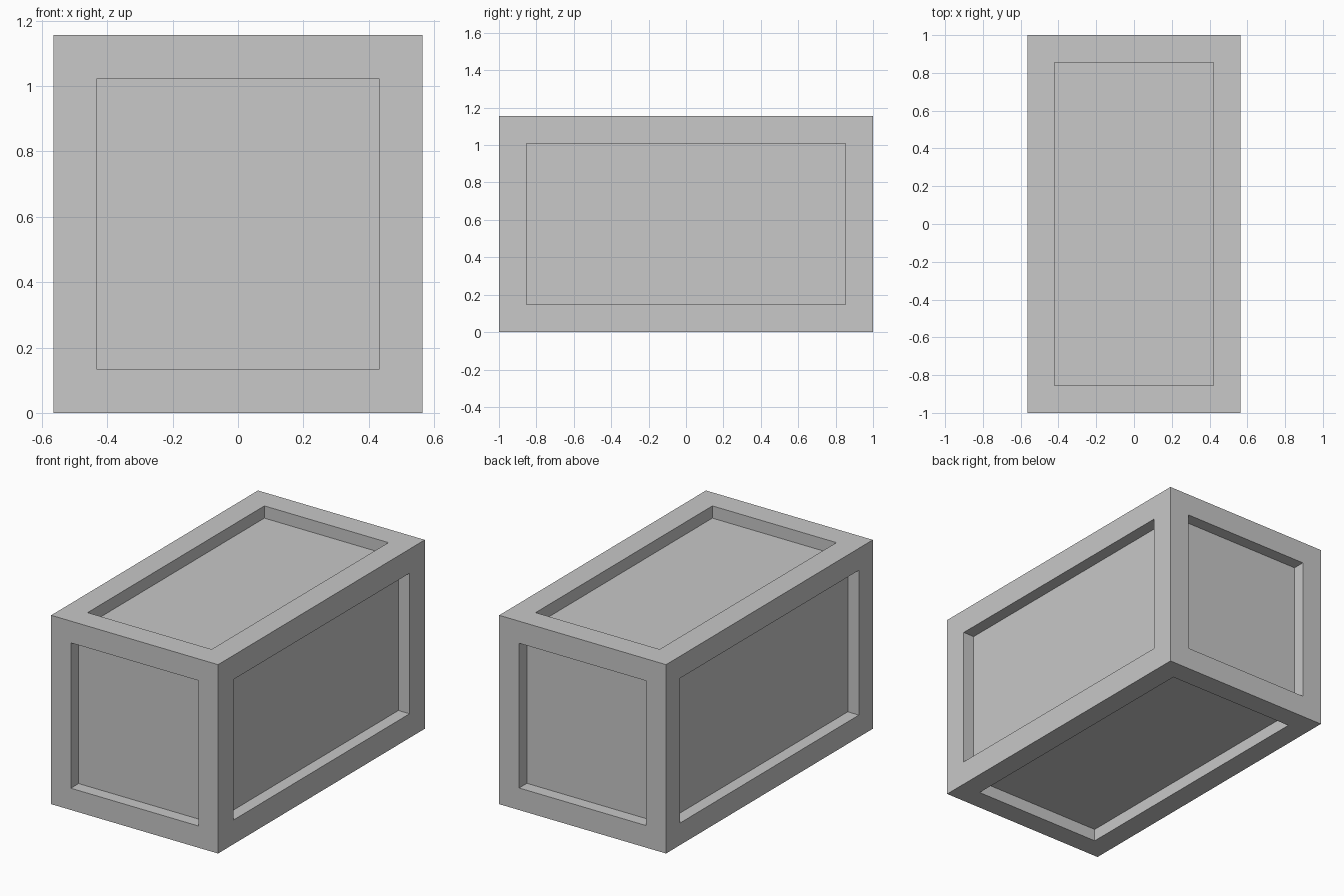
import bpy
import bmesh
from mathutils import Vector

cube = bpy.data.objects.get("Cube")
if cube:
    bpy.data.objects.remove(cube, do_unlink=True)

SIZE = Vector((1.13, 2.0, 1.156))
RECESS = 0.075

# Width of the rim around the sunken panel on each side
RIMS = {
    (0, -1, 0): 0.133,   # front
    (0, 1, 0): 0.135,    # back
    (1, 0, 0): 0.148,
    (-1, 0, 0): 0.135,
    (0, 0, 1): 0.145,    # top
    (0, 0, -1): 0.133,   # bottom
}

# One plain grey for the whole crate
grey = bpy.data.materials.new("plain grey")
grey.use_nodes = True
colour = (0.58, 0.58, 0.58, 1.0)
grey.diffuse_color = colour
grey.node_tree.nodes["Principled BSDF"].inputs["Base Color"].default_value = colour

# Solid box standing on the ground
bm = bmesh.new()
bmesh.ops.create_cube(bm, size=1.0)
bmesh.ops.scale(bm, vec=SIZE, verts=bm.verts)
bmesh.ops.translate(bm, vec=(0, 0, SIZE.z / 2), verts=bm.verts)
bm.normal_update()

# Sunken panel in every side: inset a rim, then push the middle straight in
for face in list(bm.faces):
    key = tuple(round(c) for c in face.normal)
    bmesh.ops.inset_individual(bm, faces=[face], thickness=RIMS[key],
                               use_even_offset=True)
    panel = bmesh.ops.extrude_discrete_faces(bm, faces=[face])["faces"][0]
    bmesh.ops.translate(bm, vec=Vector(key) * -RECESS, verts=panel.verts)

bmesh.ops.recalc_face_normals(bm, faces=bm.faces)
mesh = bpy.data.meshes.new("panelled_crate")
bm.to_mesh(mesh)
bm.free()
mesh.materials.append(grey)
crate = bpy.data.objects.new("panelled_crate", mesh)
bpy.context.collection.objects.link(crate)
